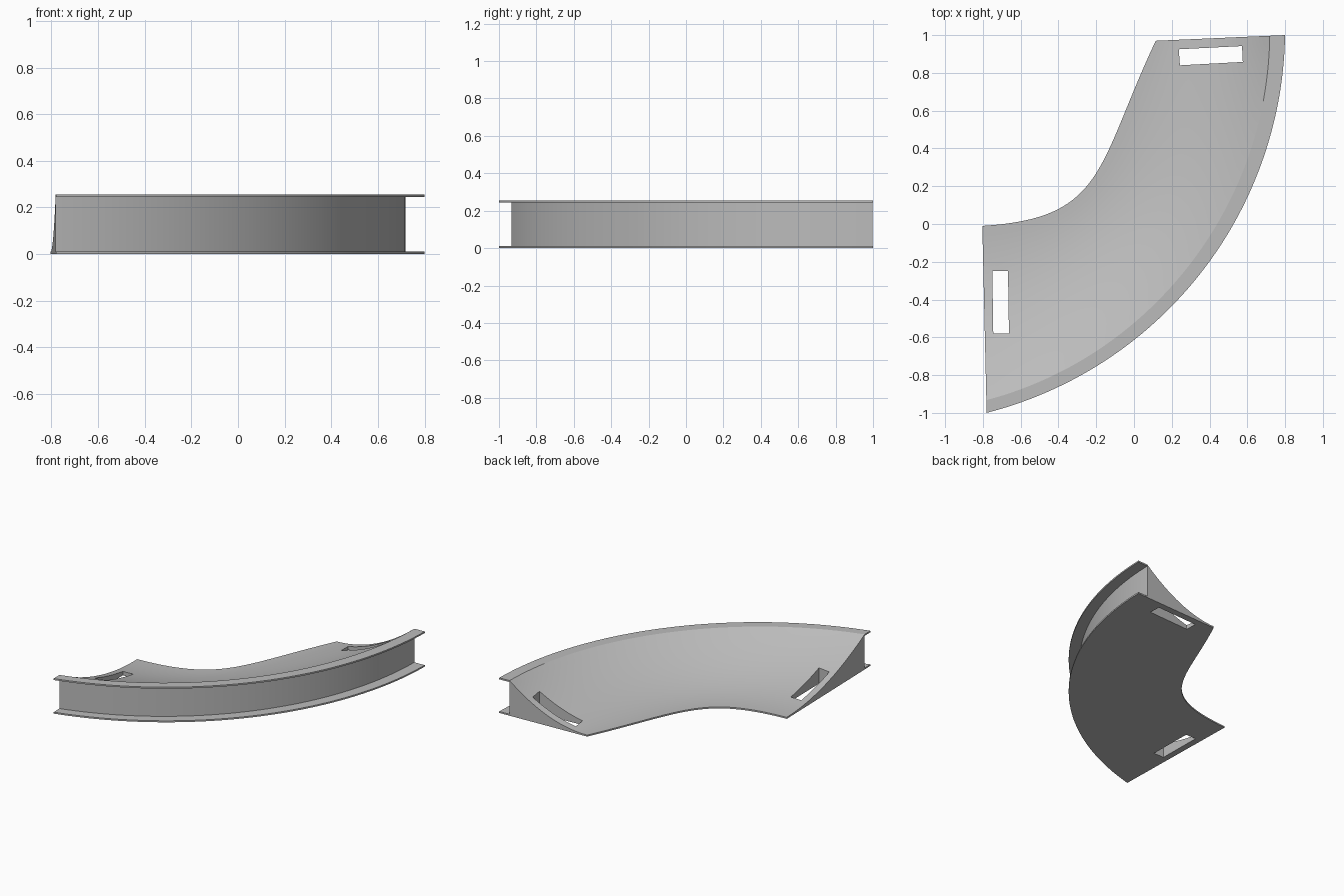
import bpy, bmesh, math
from mathutils import Vector

cube = bpy.data.objects.get("Cube")
if cube:
    bpy.data.objects.remove(cube, do_unlink=True)

ROWS, STEPS = 56, 18
HEIGHT, LIP = 0.255, 0.011

grey = bpy.data.materials.new("plain_grey")
grey.use_nodes = True
grey.diffuse_color = (0.5, 0.5, 0.5, 1)
grey.node_tree.nodes["Principled BSDF"].inputs["Base Color"].default_value = (0.5, 0.5, 0.5, 1)


def make_object(name, bm):
    bmesh.ops.recalc_face_normals(bm, faces=bm.faces)
    mesh = bpy.data.meshes.new(name)
    bm.to_mesh(mesh)
    bm.free()
    obj = bpy.data.objects.new(name, mesh)
    bpy.context.collection.objects.link(obj)
    mesh.materials.append(grey)
    return obj


def loft(rings):
    """Skin closed rings of points and cap both ends."""
    bm = bmesh.new()
    rings = [[bm.verts.new(p) for p in ring] for ring in rings]
    n = len(rings[0])
    for a, b in zip(rings, rings[1:]):
        for i in range(n):
            j = (i + 1) % n
            bm.faces.new((a[i], a[j], b[j], b[i]))
    bm.faces.new(rings[0])
    bm.faces.new(rings[-1])
    return bm


def inner_edge(t):
    p = [Vector(c) for c in ((-0.803, -0.01), (-0.15, 0.03), (-0.2, 0.3), (0.115, 0.97))]
    u = 1 - t
    return p[0] * u**3 + p[1] * 3 * u * u * t + p[2] * 3 * u * t * t + p[3] * t**3


def outer_edge(t):
    centre, radius = Vector((-1.3, 1.035)), 2.1
    start, end = math.atan2(-2.035, 0.52), math.atan2(-0.035, 2.1)
    a = start + (end - start) * t
    return centre + radius * Vector((math.cos(a), math.sin(a)))


def section(t):
    """Dished top, overhanging rim, recessed wall, bottom flange."""
    inner, outer = inner_edge(t), outer_edge(t)
    wall = outer + (inner - outer).normalized() * (0.067 + 0.014 * t)
    ring = []
    for k in range(STEPS + 1):
        s = k / STEPS
        ring.append((inner.lerp(wall, s), LIP + (HEIGHT - LIP) * s * s))
    ring += [(outer, HEIGHT), (outer, HEIGHT - LIP), (wall, HEIGHT - LIP),
             (wall, LIP), (outer, LIP), (outer, 0), (inner, 0)]
    return [(p.x, p.y, z) for p, z in ring]


# Banked curved body
track = make_object("banked_curve", loft([section(i / ROWS) for i in range(ROWS + 1)]))

# Slots through both ends
slots = {
    "start_slot_cutter": ((-0.75, -0.25), (-0.667, -0.25), (-0.662, -0.58), (-0.745, -0.58)),
    "end_slot_cutter": ((0.237, 0.925), (0.572, 0.942), (0.576, 0.858), (0.243, 0.84)),
}
bpy.context.view_layer.objects.active = track
track.select_set(True)
for name, corners in slots.items():
    cutter = make_object(name, loft([[(x, y, z) for x, y in corners] for z in (-0.2, 0.5)]))
    cut = track.modifiers.new(name, "BOOLEAN")
    cut.operation = "DIFFERENCE"
    cut.solver = "EXACT"
    cut.object = cutter
    bpy.ops.object.modifier_apply(modifier=cut.name)
    bpy.data.objects.remove(cutter, do_unlink=True)

bpy.ops.object.shade_smooth_by_angle(angle=math.radians(25))
